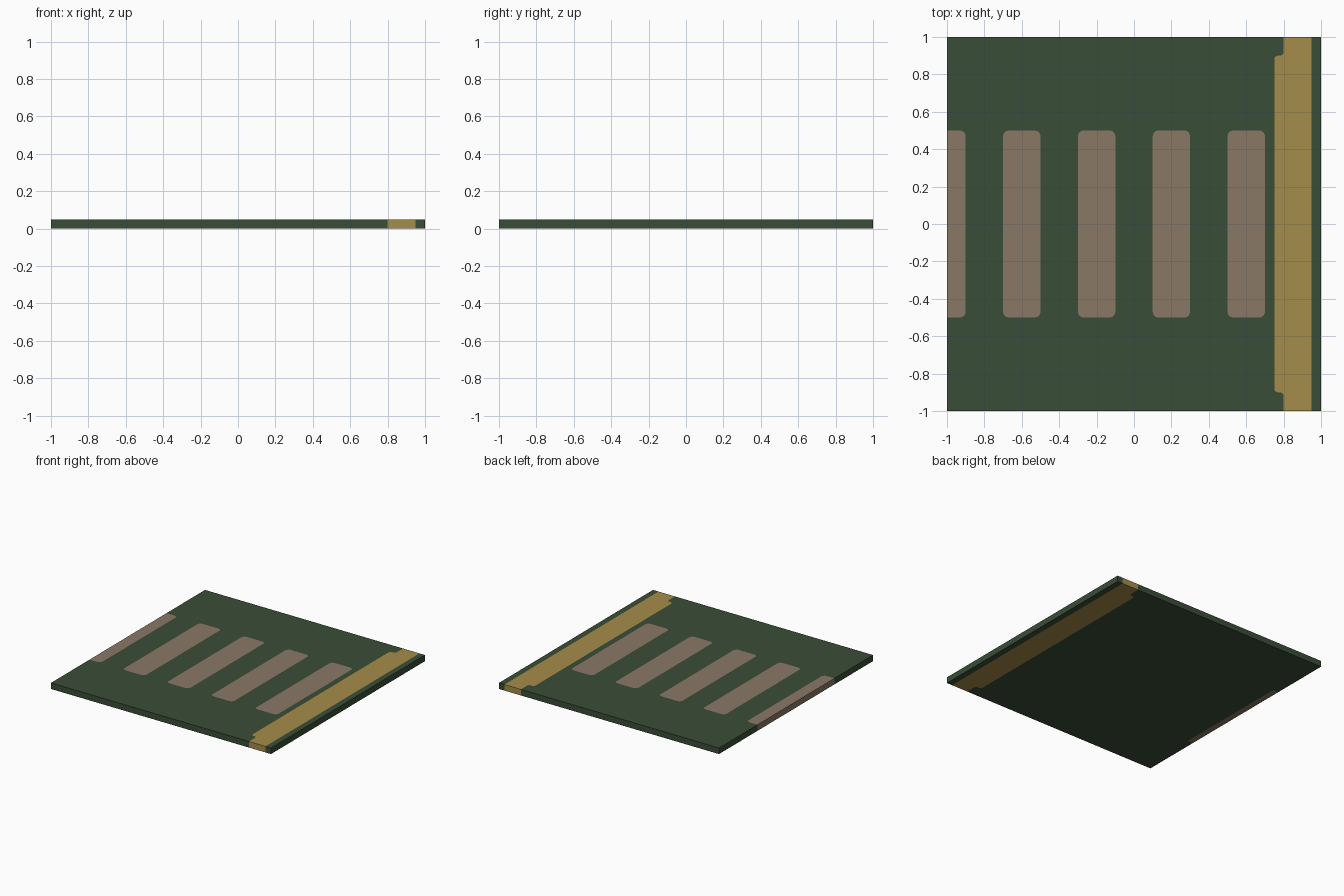
import bpy, bmesh, math
from mathutils import Vector
from mathutils.geometry import delaunay_2d_cdt

if "Cube" in bpy.data.objects:
    bpy.data.objects.remove(bpy.data.objects["Cube"])

H = 0.05  # tile thickness


def material(name, rgb):
    m = bpy.data.materials.new(name)
    m.diffuse_color = (*[(c / 255) ** 2.2 for c in rgb], 1)
    m.use_nodes = True
    m.node_tree.nodes["Principled BSDF"].inputs["Base Color"].default_value = m.diffuse_color
    return m


GREEN, CREAM, GOLD = 0, 1, 2
mats = [material("dark_green", (60, 78, 58)),
        material("dusty_tan", (137, 120, 102)),
        material("ochre", (163, 139, 75))]


def rounded(points):
    """Outline of (x, y, radius) corners; radius 0 stays sharp."""
    out = []
    n = len(points)
    for i, (x, y, r) in enumerate(points):
        p = Vector((x, y))
        if r == 0:
            out.append(p)
            continue
        a = (Vector(points[i - 1][:2]) - p).normalized() * r
        b = (Vector(points[(i + 1) % n][:2]) - p).normalized() * r
        for k in range(5):
            t = k / 4 * math.pi / 2
            out.append(p + a * (1 - math.sin(t)) + b * (1 - math.cos(t)))
    return out


def box(x0, x1, y, r_left, r_right):
    return rounded([(x0, -y, r_left), (x1, -y, r_right),
                    (x1, y, r_right), (x0, y, r_left)])


square = box(-1, 1, 1, 0, 0)
# side band with a wider middle
band = rounded([(0.8, -1, 0), (0.95, -1, 0), (0.95, 1, 0), (0.8, 1, 0),
                (0.8, 0.9, 0.02), (0.75, 0.9, 0.02),
                (0.75, -0.9, 0.02), (0.8, -0.9, 0.02)])
# centre dashes, the first cut in half by the tile edge
dashes = [box(-1, -0.9, 0.5, 0, 0.03)]
dashes += [box(c - 0.1, c + 0.1, 0.5, 0.03, 0.03) for c in (-0.6, -0.2, 0.2, 0.6)]
# narrow strip under the cut dash
under_strip = box(-1, -0.95, 0.5, 0, 0)

bm = bmesh.new()


def sheet(shapes, z, flip):
    """Flat square divided into coloured regions."""
    pts, loops = [], []
    for outline, _ in shapes:
        loops.append(list(range(len(pts), len(pts) + len(outline))))
        pts += outline
    co, _, tris, _, _, owners = delaunay_2d_cdt(pts, [], loops, 1, 1e-5)
    vs = [bm.verts.new((p.x, p.y, z)) for p in co]
    faces = []
    for tri, own in zip(tris, owners):
        f = bm.faces.new([vs[i] for i in (reversed(tri) if flip else tri)])
        f.material_index = shapes[max(own)][1]
        faces.append(f)
    return faces


# top and underside
top = sheet([(square, GREEN), (band, GOLD)] + [(d, CREAM) for d in dashes], H, False)
sheet([(square, GREEN), (band, GOLD), (under_strip, CREAM)], 0, True)

# side walls take the colour of the top face they border
rim = [(e, e.link_faces[0].material_index) for f in top for e in f.edges if e.is_boundary]
low = {(round(v.co.x, 3), round(v.co.y, 3)): v for v in bm.verts if v.co.z < H / 2}
for e, mat in rim:
    a, b = e.verts
    c, d = (low[(round(v.co.x, 3), round(v.co.y, 3))] for v in (b, a))
    bm.faces.new((a, b, c, d)).material_index = mat

bmesh.ops.recalc_face_normals(bm, faces=bm.faces)
# merge the flat regions back into clean faces
bmesh.ops.dissolve_limit(bm, angle_limit=0.01, verts=bm.verts, edges=bm.edges,
                         delimit={'MATERIAL'})
# faces around the dashes need cuts, so keep triangles
bmesh.ops.triangulate(bm, faces=bm.faces)

me = bpy.data.meshes.new("road_tile")
bm.to_mesh(me)
bm.free()
for m in mats:
    me.materials.append(m)
tile = bpy.data.objects.new("road_tile", me)
bpy.context.collection.objects.link(tile)
